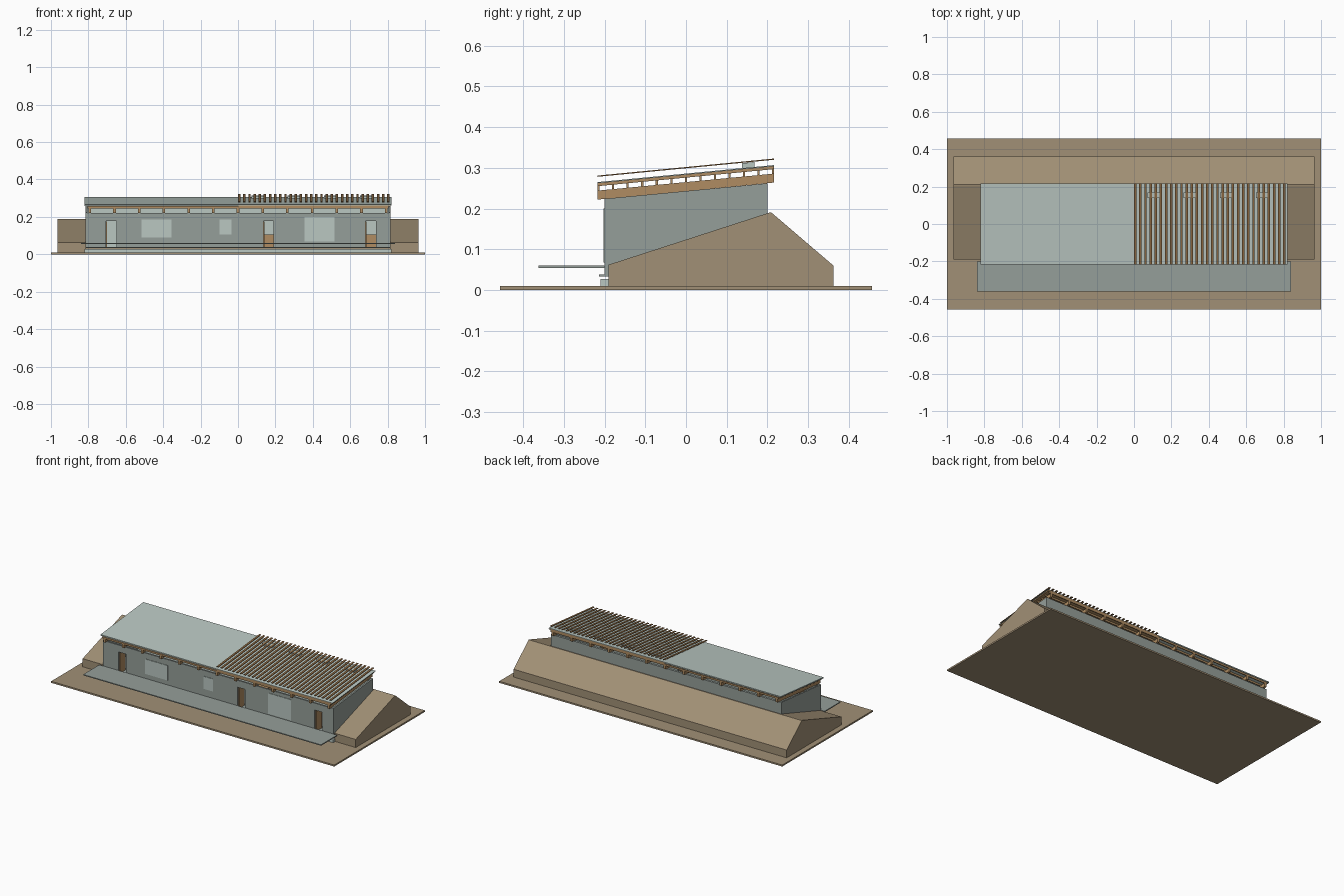
import bpy, bmesh

if "Cube" in bpy.data.objects:
    bpy.data.objects.remove(bpy.data.objects["Cube"])

def material(name, r, g, b):
    m = bpy.data.materials.new(name)
    m.diffuse_color = tuple((c / 255) ** 2.2 for c in (r, g, b)) + (1,)
    m.use_nodes = True
    m.node_tree.nodes["Principled BSDF"].inputs["Base Color"].default_value = m.diffuse_color
    return m

EARTH = material("earth", 160, 143, 117)
WALL = material("grey_wall", 148, 157, 152)
PALE = material("pale_sheet", 184, 198, 192)
WOOD = material("timber", 174, 139, 98)
SLAT = material("dark_timber", 138, 104, 68)

def make(name, solids, mat):
    """Each solid is (x0, x1, closed profile in the y-z plane)."""
    bm = bmesh.new()
    for x0, x1, profile in solids:
        face = bm.faces.new([bm.verts.new((x0, y, z)) for y, z in profile])
        ext = bmesh.ops.extrude_face_region(bm, geom=[face])["geom"]
        bmesh.ops.translate(bm, vec=(x1 - x0, 0, 0),
                            verts=[v for v in ext if isinstance(v, bmesh.types.BMVert)])
    bmesh.ops.recalc_face_normals(bm, faces=bm.faces)
    me = bpy.data.meshes.new(name)
    bm.to_mesh(me)
    bm.free()
    me.materials.append(mat)
    ob = bpy.data.objects.new(name, me)
    bpy.context.collection.objects.link(ob)
    return ob

def box(x0, x1, y0, y1, z0, z1):
    return (x0, x1, [(y0, z0), (y1, z0), (y1, z1), (y0, z1)])

SLOPE = 0.0965
YF, YB = -0.217, 0.216          # roof front and back edges

def pitched(x0, x1, y0, y1, z0, z1):
    """Box sheared to the roof pitch; heights are given at the front eave."""
    a, b = SLOPE * (y0 - YF), SLOPE * (y1 - YF)
    return (x0, x1, [(y0, z0 + a), (y1, z0 + b), (y1, z1 + b), (y0, z1 + a)])

# Ground and earth banks at the back and both ends
make("ground", [box(-1, 1, -0.457, 0.457, 0, 0.01)], EARTH)
side = [(-0.19, 0.01), (0.205, 0.01), (0.205, 0.19), (-0.19, 0.062)]
make("end_banks", [(-0.965, -0.815, side), (0.815, 0.965, side)], EARTH)
make("back_bank", [(-0.965, 0.965, [(0.205, 0.01), (0.362, 0.01),
                                    (0.362, 0.06), (0.21, 0.19), (0.205, 0.19)])], EARTH)

# Footing, floor and front deck
make("footing", [box(-0.82, 0.82, -0.21, -0.19, 0.01, 0.027)], PALE)
make("floor", [box(-0.815, 0.815, -0.214, 0.2, 0.033, 0.038)], WALL)
make("deck", [box(-0.84, 0.84, -0.362, -0.2, 0.054, 0.06)], WALL)

# Front wall, split around the three door openings
doors = [(-0.705, -0.65), (0.137, 0.19), (0.682, 0.738)]
edges = [-0.815] + [x for d in doors for x in d] + [0.815]
piers = [box(edges[i], edges[i + 1], -0.2, -0.19, 0.038, 0.222)
         for i in range(0, len(edges), 2)]
lintels = [box(a, b, -0.2, -0.19, 0.178, 0.222) for a, b in doors]
make("front_wall", piers + lintels, WALL)

# End walls follow the roof pitch
end = [(-0.2, 0.033), (0.2, 0.033), (0.2, 0.262), (-0.2, 0.224)]
make("end_walls", [(-0.815, -0.805, end), (0.805, 0.815, end)], WALL)
make("back_wall", [box(-0.805, 0.805, 0.19, 0.2, 0.033, 0.261)], WALL)
make("back_wall_lining", [box(-0.805, 0.805, 0.184, 0.19, 0.038, 0.26)], PALE)

# Open door leaves and low counters inside
make("door_leaves", [box(a, a + 0.005, -0.19, -0.135, 0.04, 0.176)
                     for a, b in doors], WOOD)
make("counters", [box(a - 0.01, b + 0.01, 0.0, 0.05, 0.038, 0.105)
                  for a, b in doors[1:]], WOOD)

# Window panes
windows = [(-0.515, -0.355, 0.09, 0.185), (-0.10, -0.035, 0.105, 0.185),
           (0.355, 0.515, 0.068, 0.2)]
make("windows", [box(a, b, -0.203, -0.2, z0, z1) for a, b, z0, z1 in windows], PALE)

# Rafters and purlins
make("rafters", [pitched(x - 0.007, x + 0.007, YF, YB, 0.222, 0.244)
                 for x in (-0.792 + 0.132 * i for i in range(13))], WOOD)
make("purlins", [pitched(-0.805, 0.805, y, y + 0.005, 0.244, 0.255)
                 for y in (YF + (YB - YF - 0.005) * i / 12 for i in range(13))], WOOD)

# Roof boards and pale sheet
make("roof_boards", [pitched(0, 0.815, YF, YB, 0.255, 0.262)], WOOD)
make("roof_sheet", [pitched(-0.82, 0, YF, YB, 0.258, 0.265),
                    pitched(0, 0.82, YF, YB, 0.262, 0.265)], PALE)

# Raised slats over the right half, with four small vents beneath
make("slats", [pitched(x, x + 0.013, YF, YB, 0.278, 0.281)
               for x in (0.0275 * i for i in range(30))], SLAT)
make("vents", [pitched(x - 0.035, x + 0.035, 0.138, 0.168, 0.265, 0.277)
               for x in (0.108, 0.3, 0.494, 0.688)], PALE)
